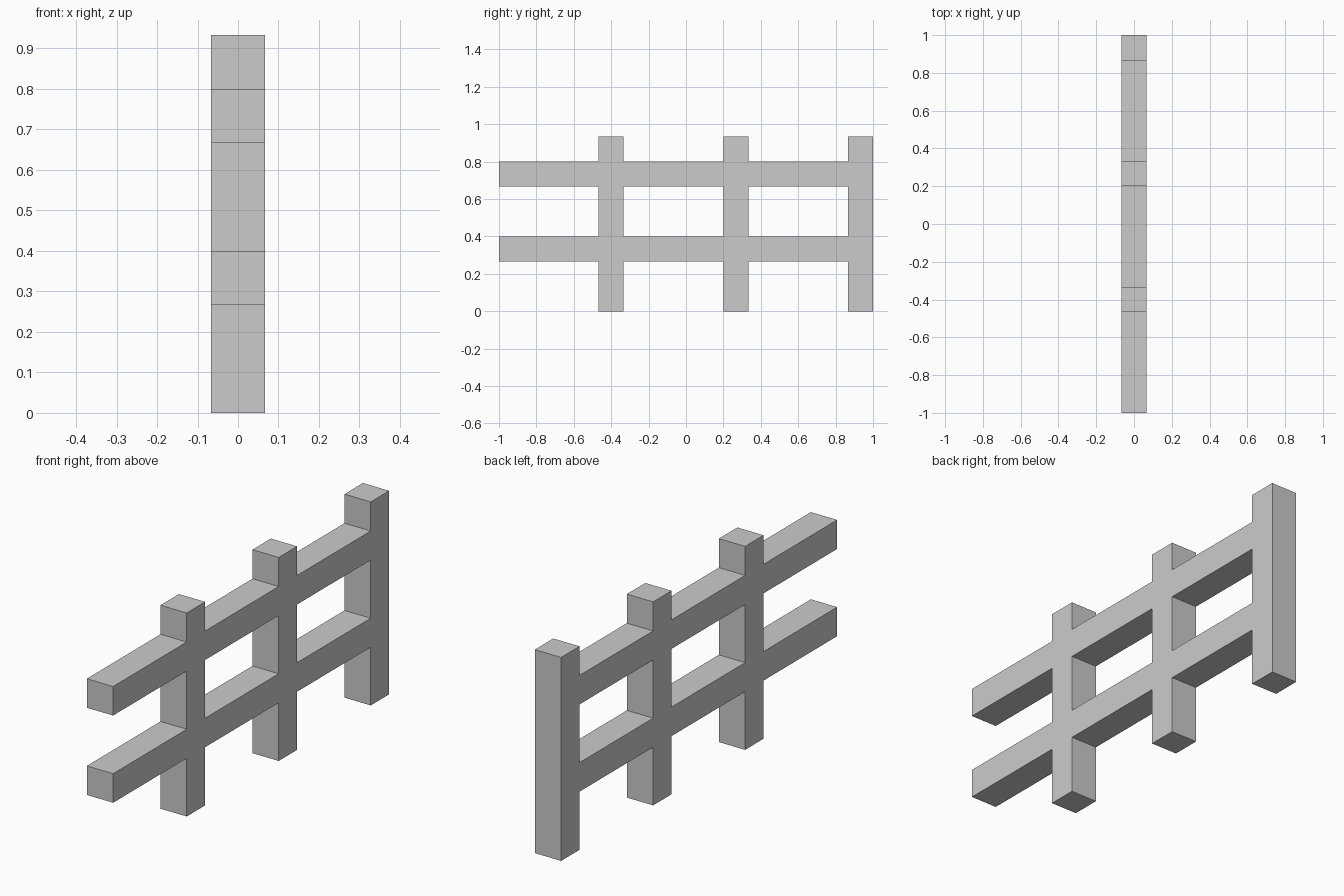
import bpy
import bmesh

# Remove the default cube
cube = bpy.data.objects.get("Cube")
if cube:
    bpy.data.objects.remove(cube, do_unlink=True)

# Material
GREY = (0.6, 0.6, 0.6, 1.0)
grey = bpy.data.materials.new("plain_grey")
grey.use_nodes = True
grey.diffuse_color = GREY
grey.node_tree.nodes["Principled BSDF"].inputs["Base Color"].default_value = GREY

# Square timber thickness; every post and rail position is a multiple of it
T = 2 / 15
START = -1.0
POSTS = (4, 9, 14)                # post columns along y
RAILS = (2, 5)                    # rail rows along z
COLUMNS = (0, 4, 5, 9, 10, 14, 15)
ROWS = (0, 2, 3, 5, 6, 7)


def y_at(column):
    return START + column * T


# Fence: fill every grid cell that lies on a post or a rail
bm = bmesh.new()
for y0, y1 in zip(COLUMNS, COLUMNS[1:]):
    for z0, z1 in zip(ROWS, ROWS[1:]):
        if y0 in POSTS or z0 in RAILS:
            corners = ((y0, z0), (y1, z0), (y1, z1), (y0, z1))
            bm.faces.new([bm.verts.new((-T / 2, y_at(y), z * T)) for y, z in corners])
bmesh.ops.remove_doubles(bm, verts=bm.verts, dist=T / 100)

# Thicken the flat outline into one watertight frame
side = bm.faces[:]
result = bmesh.ops.extrude_face_region(bm, geom=side, use_keep_orig=True)
moved = [v for v in result["geom"] if isinstance(v, bmesh.types.BMVert)]
bmesh.ops.translate(bm, verts=moved, vec=(T, 0, 0))
bmesh.ops.recalc_face_normals(bm, faces=bm.faces)

mesh = bpy.data.meshes.new("fence_posts_and_rails")
bm.to_mesh(mesh)
bm.free()
mesh.materials.append(grey)
fence = bpy.data.objects.new("fence_posts_and_rails", mesh)
bpy.context.collection.objects.link(fence)
